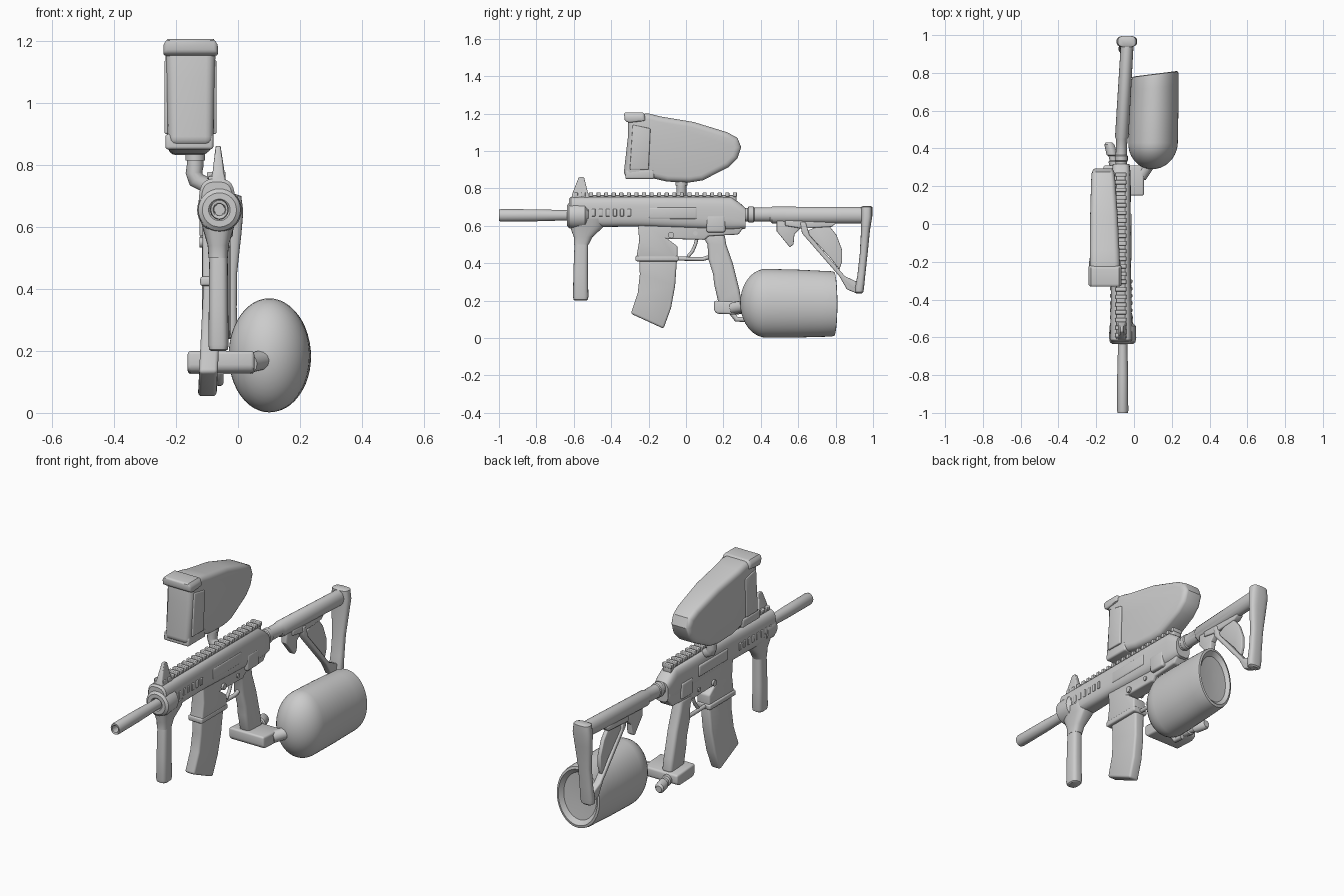
import bpy, bmesh, math

GX = -0.07   # centre plane of the marker body


def finish(name, bm, edit=None):
    bmesh.ops.recalc_face_normals(bm, faces=bm.faces)
    if edit:
        for v in bm.verts:
            edit(v.co)
    me = bpy.data.meshes.new(name)
    bm.to_mesh(me)
    bm.free()
    ob = bpy.data.objects.new(name, me)
    bpy.context.collection.objects.link(ob)
    bpy.ops.object.select_all(action='DESELECT')
    ob.select_set(True)
    bpy.context.view_layer.objects.active = ob
    bpy.ops.object.shade_smooth_by_angle(angle=math.radians(35))
    return ob


def plate(name, pts, x, w, bevel=0.01, edit=None, seg=3):
    """Side profile of (y, z) points, extruded along x and rounded."""
    bm = bmesh.new()
    a = [bm.verts.new((x - w / 2, y, z)) for y, z in pts]
    b = [bm.verts.new((x + w / 2, y, z)) for y, z in pts]
    n = len(pts)
    bm.faces.new(a)
    bm.faces.new(b[::-1])
    for i in range(n):
        j = (i + 1) % n
        bm.faces.new((a[i], b[i], b[j], a[j]))
    bmesh.ops.recalc_face_normals(bm, faces=bm.faces)
    if bevel:
        sharp = [e for e in bm.edges if e.calc_face_angle(0) > math.radians(42)]
        bmesh.ops.bevel(bm, geom=sharp, offset=bevel, segments=seg, profile=0.5,
                        affect='EDGES', clamp_overlap=True)
    return finish(name, bm, edit)


def box(name, y0, y1, z0, z1, x, w, bevel=0.008):
    return plate(name, [(y0, z0), (y1, z0), (y1, z1), (y0, z1)], x, w, bevel)


def loft(name, rings, axis='Y', p=2, n=32, edit=None):
    """Superellipse rings (x, y, z, rx, r2) joined along y or z."""
    bm = bmesh.new()
    loops = []
    for x, y, z, rx, r2 in rings:
        loop = []
        for i in range(n):
            t = 2 * math.pi * i / n
            c, s = math.cos(t), math.sin(t)
            u = math.copysign(abs(c) ** (2 / p), c) * rx
            v = math.copysign(abs(s) ** (2 / p), s) * r2
            loop.append(bm.verts.new((x + u, y, z + v) if axis == 'Y' else (x + u, y + v, z)))
        loops.append(loop)
    for a, b in zip(loops, loops[1:]):
        for i in range(n):
            j = (i + 1) % n
            bm.faces.new((a[i], a[j], b[j], b[i]))
    bm.faces.new(loops[0])
    bm.faces.new(loops[-1])
    return finish(name, bm, edit)


def rod(name, pts, r):
    cu = bpy.data.curves.new(name, 'CURVE')
    cu.dimensions = '3D'
    cu.bevel_depth = r
    cu.bevel_resolution = 4
    cu.use_fill_caps = True
    sp = cu.splines.new('POLY')
    sp.points.add(len(pts) - 1)
    for q, co in zip(sp.points, pts):
        q.co = (*co, 1)
    ob = bpy.data.objects.new(name, cu)
    bpy.context.collection.objects.link(ob)
    return ob


# Barrel with open muzzle
loft("barrel", [(-.06, y, .656, r * .9, r) for y, r in
     [(-.85, .018), (-.998, .02), (-1, .023), (-1, .03), (-.99, .033), (-.8, .032), (-.66, .028), (-.55, .028)]])

# Receiver body, front ring and rail
loft("receiver", [(-.068, y, z, rx, rz) for y, z, rx, rz in
     [(-.625, .67, .05, .075), (-.615, .673, .058, .082), (-.35, .675, .054, .08), (-.24, .675, .052, .08),
      (.24, .665, .05, .09), (.29, .65, .048, .07), (.318, .64, .044, .055)]], p=3.2, n=40)
loft("front_ring", [(-.06, y, .655, r, r) for y, r in
     [(-.6, .03), (-.63, .03), (-.635, .035), (-.635, .055), (-.625, .068), (-.6, .072), (-.54, .07), (-.52, .05)]])
box("rail_base", -.61, .27, .73, .764, GX, .05, .004)
for i in range(22):
    y = -.6 + i * .0405
    box("rail_tooth", y, y + .022, .755, .778, GX, .06, .004)
for side in (-1, 1):
    for i in range(8):
        y = -.58 + i * .038
        box("handguard_rib", y, y + .02, .65, .69, -.068 + side * .052, .014, .004)
plate("front_sight", [(-.62, .72), (-.605, .78), (-.572, .862), (-.545, .86), (-.525, .78), (-.5, .72)],
      -.064, .06, .008, lambda c: setattr(c, 'x', -.064 + (c.x + .064) * (1 - .7 * max(0, min(1, (c.z - .72) / .1)))))

# Fore grip with tapered collar
loft("grip_collar", [(-.064, -.53, .64, .06, .09), (-.064, -.53, .595, .05, .09),
     (-.064, -.55, .54, .034, .05), (-.064, -.56, .5, .031, .04)], 'Z', 2.8)
loft("fore_grip", [(-.063, y, z, rx, ry) for y, z, rx, ry in
     [(-.557, .54, .028, .034), (-.56, .48, .03, .037), (-.563, .35, .031, .039),
      (-.563, .22, .033, .041), (-.563, .205, .03, .038), (-.563, .2, .024, .03)]], 'Z', 3)

# Lower receiver, side panel, magazine
plate("lower_receiver", [(-.26, .64), (-.25, .52), (-.265, .43), (-.255, .415), (-.045, .41), (-.045, .49),
      (-.1, .53), (.1, .525), (.12, .545), (.28, .553), (.315, .6), (.315, .64)], -.075, .078, .01)
box("magwell_lip", -.27, -.04, .41, .44, -.078, .088, .008)
box("side_panel", .11, .21, .565, .655, -.07, .108, .01)
box("bolt_cover", -.2, .06, .635, .7, -.07, .112, .01)
rod("pin_front", [(-.125, -.08, .55), (-.025, -.08, .55)], .017)
rod("pin_rear", [(-.12, .05, .56), (-.03, .05, .56)], .012)
plate("magazine", [(-.25, .44), (-.247, .34), (-.258, .24), (-.295, .13), (-.12, .05),
      (-.08, .16), (-.058, .28), (-.047, .44)], -.08, .06, .012,
      lambda c: setattr(c, 'x', c.x - (.44 - c.z) * .05))

# Trigger and guard
rod("trigger_guard", [(-.085, -.06, .425), (-.085, .09, .422), (-.085, .13, .435)], .011)
rod("trigger", [(-.08, .06, .54), (-.08, .05, .5), (-.08, .035, .465), (-.08, .01, .435)], .009)

# Rear grip
plate("rear_grip", [(.08, .56), (.115, .5), (.12, .42), (.145, .34), (.15, .29), (.175, .18), (.3, .18),
      (.285, .26), (.25, .4), (.215, .5), (.205, .56)], -.085, .062, .018)

# Air adapter under the grip, knob and tank
plate("adapter_foot", [(.15, .145), (.165, .13), (.28, .125), (.31, .14), (.31, .19), (.15, .2)],
      -.055, .215, .014)
rod("adapter_neck", [(.035, .25, .16), (.075, .31, .17), (.1, .34, .18)], .032)
loft("adapter_knob", [(-.1 - (y - .3) * .25, y, .155, r, r) for y, r in
     [(.28, .028), (.33, .028), (.335, .02), (.36, .02), (.365, .029), (.42, .027), (.432, .018)]], n=20)
rod("hose_fitting", [(-.06, .24, .14), (-.06, .27, .1), (-.06, .32, .1)], .014)


def tank_ring(y, s):
    return (.1 + (y - .4) * .03, y, .186 - (y - .4) * .01, .131 * s, .184 * s)


dome = [tank_ring(.43 - .14 * math.cos(a), max(.04, math.sin(a)))
        for a in [math.pi / 2 * i / 10 for i in range(11)]]
loft("air_tank", dome + [tank_ring(y, s) for y, s in
     [(.6, .985), (.72, .96), (.775, .95), (.792, .93), (.795, .85), (.775, .72), (.77, .3)]], n=48,
     edit=lambda c: setattr(c, 'y', c.y + max(0, c.y - .6) / .2 * (c.x - .11) * .13))

# Buffer tube and stock


def tx(y):
    return -.067 + max(0, y - .42) * .058


loft("stock_tube", [(tx(y), y, z, rx, rz) for y, z, rx, rz in
     [(.28, .66, .03, .036), (.33, .66, .03, .036), (.335, .66, .034, .042), (.36, .66, .034, .042),
      (.365, .66, .03, .037), (.45, .66, .03, .037), (.46, .657, .036, .045), (.93, .657, .034, .044),
      (.97, .657, .032, .042)]])
loft("butt_plate", [(-.04 + (z - .45) * .01, y, z, rx, ry) for y, z, rx, ry in
     [(.966, .706, .03, .02), (.966, .70, .048, .03), (.966, .65, .055, .03), (.96, .58, .05, .024),
      (.95, .45, .037, .021), (.938, .34, .037, .021), (.928, .27, .04, .024), (.926, .245, .036, .022),
      (.926, .238, .024, .015)]], 'Z', 2.8)
plate("stock_strut", [(.61, .62), (.64, .62), (.66, .55), (.85, .33), (.915, .3), (.94, .25), (.92, .235),
      (.86, .26), (.82, .33), (.62, .56)], -.045, .04, .008)
plate("stock_web", [(.64, .57), (.7, .595), (.765, .6), (.805, .55), (.835, .47), (.835, .41), (.82, .365),
      (.77, .43)], -.046, .022, .005)
plate("stock_spine", [(.53, .63), (.53, .6), (.62, .585), (.78, .595), (.81, .62)], -.05, .04, .006)
plate("stock_lever", [(.485, .63), (.485, .57), (.51, .54), (.555, .485), (.575, .5), (.58, .555), (.61, .585),
      (.61, .63)], -.055, .036, .006)

# Feed elbow and hopper
rod("feed_elbow", [(-.138, -.025, .88), (-.138, -.025, .8), (-.142, -.025, .775), (-.135, -.025, .752),
     (-.07, -.025, .72)], .027)
loft("feed_collar", [(-.138, -.025, z, .032, .032) for z in (.86, .825, .815)], 'Z')


def hopper_shape(c):
    k = max(0, min(1, (c.y + .33) / .62))
    h = max(0, min(1, (c.z - .84) / .36))
    c.x = -.152 - .012 * k + (c.x + .152) * (.9 + .1 * h) * (1 - .22 * k * k)


plate("hopper", [(-.335, .862), (-.31, 1.08), (-.31, 1.195), (-.2, 1.2), (-.14, 1.185), (.04, 1.155),
      (.22, 1.1), (.275, 1.07), (.295, 1.02), (.275, .96), (.23, .915), (.09, .843), (.02, .832), (-.1, .836),
      (-.17, .852)], -.152, .162, .03, hopper_shape, 4)
plate("hopper_lid", [(-.332, 1.222), (-.225, 1.222), (-.215, 1.165), (-.305, 1.15), (-.328, 1.165)],
      -.153, .176, .02, lambda c: setattr(c, 'z', c.z - max(0, c.z - 1.15) / .07 * ((c.x + .153) / .088) ** 4 * .03))
plate("hopper_shell_seam", [(-.325, .85), (-.17, .85), (-.17, .9), (-.322, .9)], -.157, .155, .01)
plate("hopper_side_panel", [(-.3, .9), (-.2, .9), (-.19, 1.12), (-.285, 1.14)], -.153, .168, .006)
